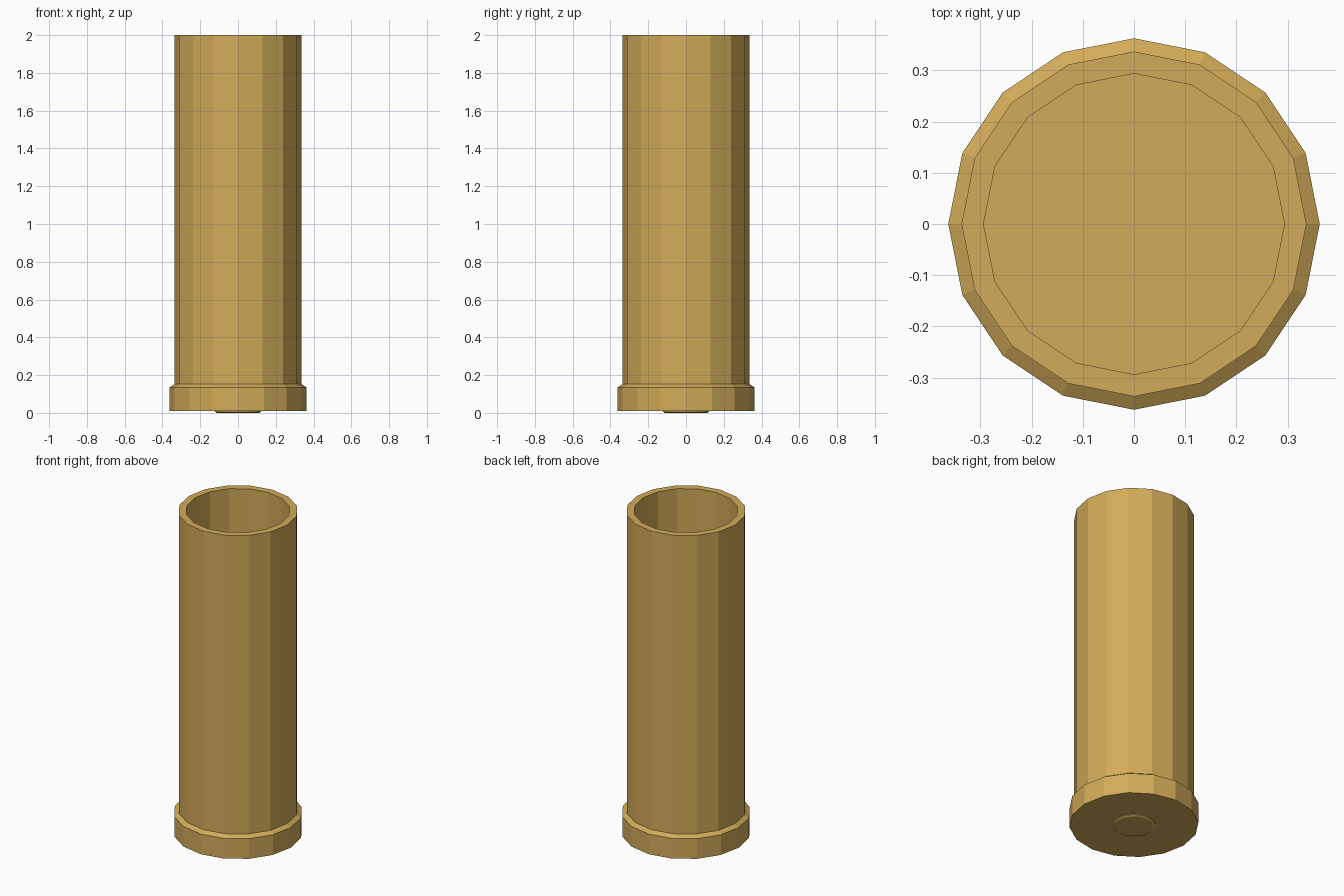
import bpy, bmesh
from math import cos, sin, pi

if "Cube" in bpy.data.objects:
    bpy.data.objects.remove(bpy.data.objects["Cube"])

SIDES = 16

brass = bpy.data.materials.new("brass")
brass.diffuse_color = (0.65, 0.41, 0.10, 1)
brass.use_nodes = True
brass.node_tree.nodes["Principled BSDF"].inputs["Base Color"].default_value = brass.diffuse_color


def lathe(name, profile):
    """Revolve (radius, z) points around z; both ends are capped flat."""
    bm = bmesh.new()
    rings = [[bm.verts.new((r * cos(2 * pi * i / SIDES), r * sin(2 * pi * i / SIDES), z))
              for i in range(SIDES)] for r, z in profile]
    for a, b in zip(rings, rings[1:]):
        for i in range(SIDES):
            j = (i + 1) % SIDES
            bm.faces.new((a[i], a[j], b[j], b[i]))
    bm.faces.new(rings[0][::-1])
    bm.faces.new(rings[-1])
    bmesh.ops.recalc_face_normals(bm, faces=bm.faces)
    mesh = bpy.data.meshes.new(name)
    bm.to_mesh(mesh)
    bm.free()
    mesh.materials.append(brass)
    obj = bpy.data.objects.new(name, mesh)
    bpy.context.collection.objects.link(obj)
    return obj


# Hollow tube with a chamfered base rim, open at the top
lathe("casing", [
    (0.363, 0.01), (0.363, 0.135), (0.337, 0.152),   # rim and chamfer
    (0.337, 2.0), (0.294, 2.0),                      # outer wall and lip
    (0.294, 0.05),                                   # inner wall to floor
])

# Small raised disc under the base
lathe("primer", [(0.112, 0.0), (0.122, 0.006), (0.122, 0.012)])
